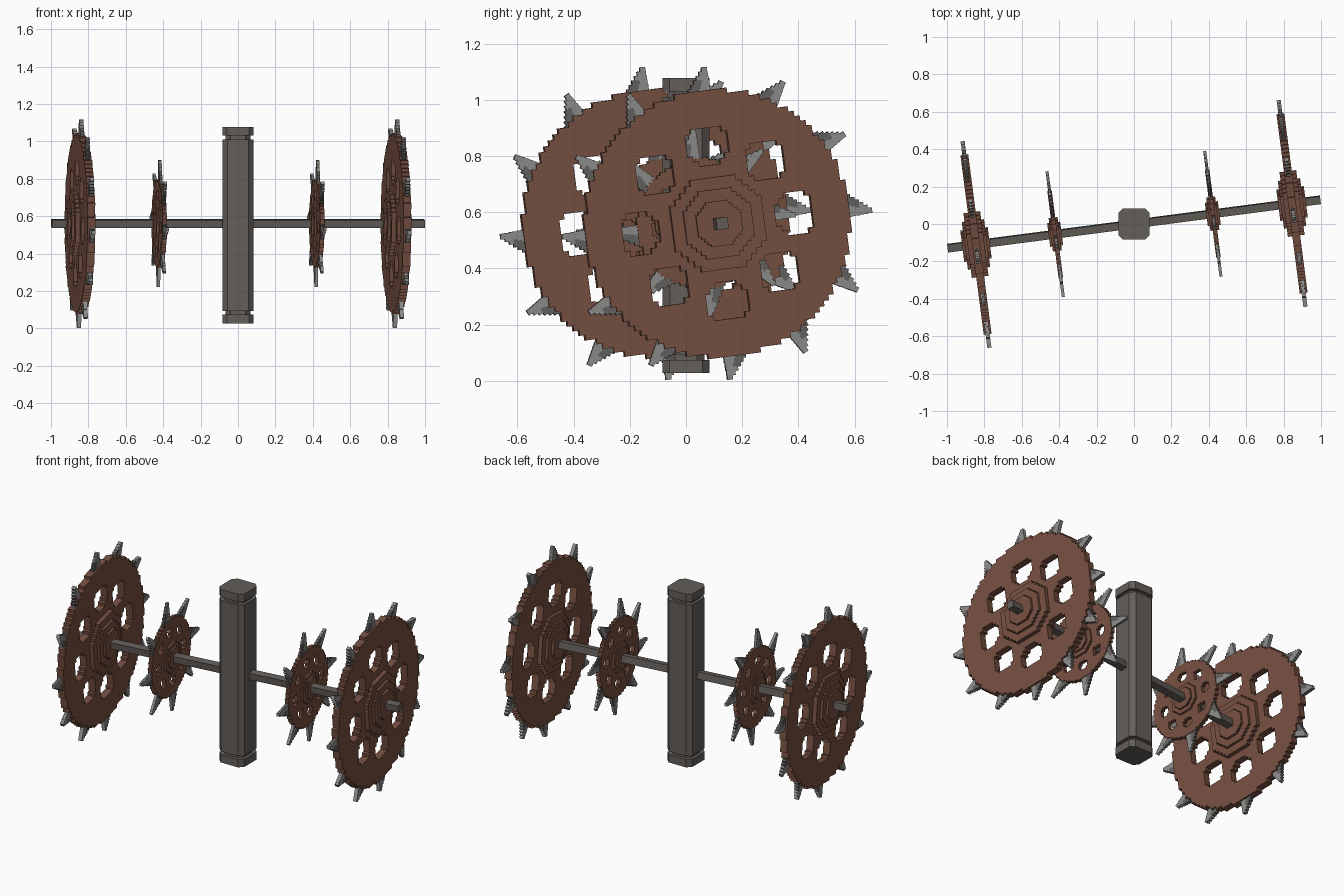
import bpy, bmesh, math
from mathutils import Matrix, Vector

if "Cube" in bpy.data.objects:
    bpy.data.objects.remove(bpy.data.objects["Cube"])


def material(name, rgb):
    m = bpy.data.materials.new(name)
    m.diffuse_color = (*rgb, 1)
    m.use_nodes = True
    m.node_tree.nodes["Principled BSDF"].inputs["Base Color"].default_value = m.diffuse_color
    return m


IRON = material("dark iron", (0.125, 0.112, 0.102))
RUST = material("rusty brown", (0.178, 0.078, 0.052))
STEEL = material("light steel", (0.26, 0.26, 0.255))
STEEL_DARK = material("dark steel", (0.125, 0.12, 0.115))

YAW = math.radians(7.4)      # axle turned in plan
ROLL = math.radians(7.5)     # wheels rolled on the axle
AXLE_Z = 0.56


def frame(s):
    """Local x/y = wheel plane, local z = along the axle."""
    c, n = math.cos(YAW), math.sin(YAW)
    return Matrix(((-n, 0, c, s * c), (c, 0, n, s * n), (0, 1, 0, AXLE_Z), (0, 0, 0, 1)))


def finish(name, bm, mats, matrix=None):
    me = bpy.data.meshes.new(name)
    bm.normal_update()
    bm.to_mesh(me)
    bm.free()
    for m in mats:
        me.materials.append(m)
    ob = bpy.data.objects.new(name, me)
    if matrix:
        ob.matrix_world = matrix
    bpy.context.collection.objects.link(ob)
    return ob


def box(bm, x0, x1, y0, y1, z0, z1, matrix=Matrix(), mat=0):
    size = Matrix.Diagonal((x1 - x0, y1 - y0, z1 - z0, 1))
    mid = Matrix.Translation(((x0 + x1) / 2, (y0 + y1) / 2, (z0 + z1) / 2))
    vs = bmesh.ops.create_cube(bm, size=1, matrix=matrix @ mid @ size)["verts"]
    for f in {f for v in vs for f in v.link_faces}:
        f.material_index = mat


def pixel_plate(bm, inside, cell, extent, half):
    """Extruded stepped plate made of the grid cells where inside(x, y) holds."""
    n = math.ceil(extent / cell)
    on = {(i, j) for i in range(-n, n) for j in range(-n, n)
          if inside((i + .5) * cell, (j + .5) * cell)}
    cache = {}

    def vert(i, j, s):
        if (i, j, s) not in cache:
            cache[i, j, s] = bm.verts.new((i * cell, j * cell, s * half))
        return cache[i, j, s]

    for i, j in on:
        ring = [(i, j), (i + 1, j), (i + 1, j + 1), (i, j + 1)]
        bm.faces.new([vert(*p, 1) for p in ring])
        bm.faces.new([vert(*p, -1) for p in reversed(ring)])
        for k, (a, b) in enumerate(((0, -1), (1, 0), (0, 1), (-1, 0))):
            if (i + a, j + b) not in on:
                p, q = ring[k], ring[(k + 1) % 4]
                bm.faces.new([vert(*p, -1), vert(*q, -1), vert(*q, 1), vert(*p, 1)])


def notched(x, y, r, k=1.5):
    return max(abs(x), abs(y)) < r and abs(x) + abs(y) < k * r


def wheel(label, s, radius, tip, half, cell, hole_r, hole, hubs, spikes, base_w, spike_half):
    place = frame(s)
    rolled = place @ Matrix.Rotation(ROLL, 4, 'Z')
    centres = [(hole_r * math.cos(k * math.pi / 4), hole_r * math.sin(k * math.pi / 4))
               for k in range(8)]

    # pierced disc
    bm = bmesh.new()
    pixel_plate(bm, lambda x, y: math.hypot(x, y) < radius and
                not any(notched(x - a, y - b, hole, 1.6) for a, b in centres),
                cell, radius, half)
    finish(label + "_disc", bm, [RUST], rolled)

    # stepped hub
    bm = bmesh.new()
    for r, h in hubs:
        pixel_plate(bm, lambda x, y: notched(x, y, r), r / 8, r, h)
    finish(label + "_hub", bm, [RUST], rolled)

    # saw spikes: straight leading edge, stepped trailing edge
    bm = bmesh.new()
    rows = 7
    start = radius - 0.025
    step = (tip - start) / rows
    for k in range(spikes):
        turn = Matrix.Rotation(math.radians(4) + k * math.tau / spikes, 4, 'Z')
        for i in range(rows):
            w = base_w * (1 - i / rows) + 0.008
            x0, x1 = start + i * step, start + (i + 1) * step
            shift = 0.012 * i / rows
            lo = -0.012 + shift
            split = lo + w * (0.5 if i < 4 else 1)
            box(bm, x0, x1, lo, split, -spike_half, spike_half, turn, 0)
            if i < 4:
                box(bm, x0, x1, split, lo + w, -spike_half, spike_half, turn, 1)
    finish(label + "_spikes", bm, [STEEL, STEEL_DARK], place)


for side, sign in (("left", -1), ("right", 1)):
    wheel(side + "_large_wheel", sign * 0.852, 0.477, 0.558, 0.021, 0.019, 0.28, 0.067,
          [(0.165, 0.045), (0.122, 0.06), (0.08, 0.074)], 12, 0.085, 0.011)
    wheel(side + "_small_wheel", sign * 0.425, 0.232, 0.34, 0.012, 0.0105, 0.15, 0.027,
          [(0.085, 0.024), (0.06, 0.035)], 8, 0.075, 0.008)

# axle
bm = bmesh.new()
box(bm, -0.021, 0.021, -0.021, 0.021, -1.005, 1.005)
finish("axle", bm, [IRON], frame(0) @ Matrix.Rotation(ROLL, 4, 'Z'))


# central pillar: eight-sided sections stacked with narrow necks
def octagon_prism(bm, r, cut, z0, z1):
    c = r - cut
    pts = [(r, -c), (r, c), (c, r), (-c, r), (-r, c), (-r, -c), (-c, -r), (c, -r)]
    lo = [bm.verts.new((x, y, z0)) for x, y in pts]
    hi = [bm.verts.new((x, y, z1)) for x, y in pts]
    bm.faces.new(hi)
    bm.faces.new(lo[::-1])
    for i in range(8):
        j = (i + 1) % 8
        bm.faces.new([lo[i], lo[j], hi[j], hi[i]])


for name, r, z0, z1 in (("pillar_body", 0.083, 0.094, 1.01),
                        ("pillar_top_neck", 0.066, 1.01, 1.03),
                        ("pillar_top_cap", 0.084, 1.03, 1.077),
                        ("pillar_bottom_neck", 0.066, 0.074, 0.094),
                        ("pillar_bottom_cap", 0.084, 0.027, 0.074)):
    bm = bmesh.new()
    octagon_prism(bm, r, 0.026, z0, z1)
    finish(name, bm, [IRON])
